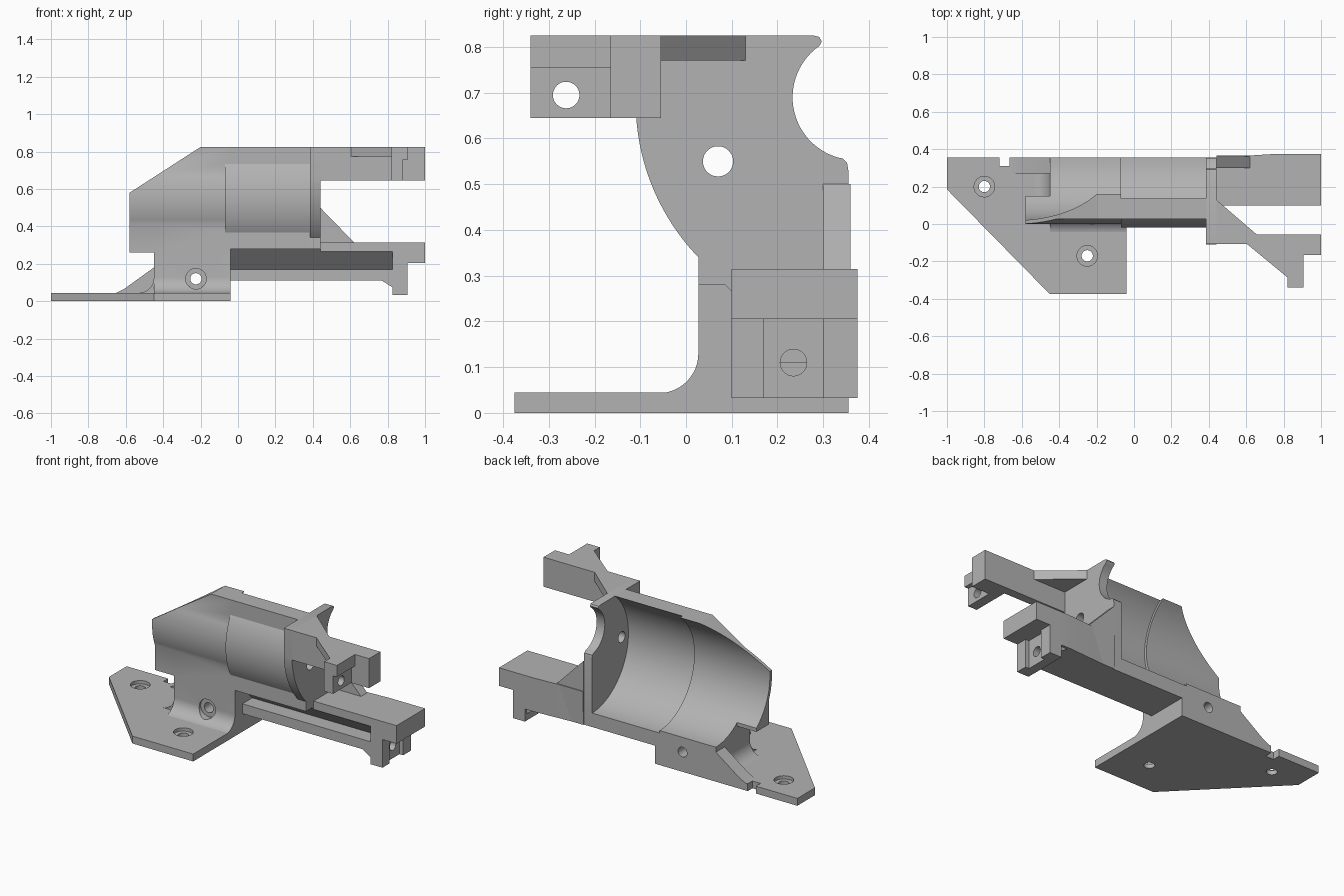
import bpy, bmesh
from math import cos, sin, radians

cube = bpy.data.objects.get("Cube")
if cube:
    bpy.data.objects.remove(cube, do_unlink=True)

grey = bpy.data.materials.new("plain grey")
grey.use_nodes = True
grey.diffuse_color = (0.45, 0.45, 0.45, 1)
grey.node_tree.nodes["Principled BSDF"].inputs["Base Color"].default_value = (0.45, 0.45, 0.45, 1)


def arc(cx, cy, r, a0, a1, n=24):
    """Points along an arc, angles in degrees."""
    steps = [radians(a0 + (a1 - a0) * i / n) for i in range(n + 1)]
    return [(cx + r * cos(a), cy + r * sin(a)) for a in steps]


def prism(pts, axis, lo, hi):
    """Extrude a 2D outline along an axis."""
    place = {"X": lambda p, d: (d, p[0], p[1]),
             "Y": lambda p, d: (p[0], d, p[1]),
             "Z": lambda p, d: (p[0], p[1], d)}[axis]
    bm = bmesh.new()
    a = [bm.verts.new(place(p, lo)) for p in pts]
    b = [bm.verts.new(place(p, hi)) for p in pts]
    bm.faces.new(a)
    bm.faces.new(b[::-1])
    for i in range(len(pts)):
        j = (i + 1) % len(pts)
        bm.faces.new((a[i], b[i], b[j], a[j]))
    bmesh.ops.recalc_face_normals(bm, faces=bm.faces)
    mesh = bpy.data.meshes.new("solid")
    bm.to_mesh(mesh)
    bm.free()
    ob = bpy.data.objects.new("solid", mesh)
    bpy.context.collection.objects.link(ob)
    return ob


def box(x0, x1, y0, y1, z0, z1):
    return prism([(x0, y0), (x1, y0), (x1, y1), (x0, y1)], "Z", z0, z1)


def rod(axis, u, v, r, lo, hi, n=48):
    return prism(arc(u, v, r, 0, 360 - 360 / n, n - 1), axis, lo, hi)


def build(name, solids, cutters=()):
    """Fuse solids, subtract cutters, and finish the part."""
    ob = solids[0]
    ob.name = ob.data.name = name
    bpy.ops.object.select_all(action="DESELECT")
    bpy.context.view_layer.objects.active = ob
    ob.select_set(True)
    jobs = [(s, "UNION") for s in solids[1:]] + [(c, "DIFFERENCE") for c in cutters]
    for tool, op in jobs:
        mod = ob.modifiers.new("cut", "BOOLEAN")
        mod.operation, mod.solver, mod.object = op, "EXACT", tool
        bpy.ops.object.modifier_apply(modifier=mod.name)
        bpy.data.objects.remove(tool, do_unlink=True)
    ob.data.materials.clear()
    ob.data.materials.append(grey)
    bpy.ops.object.shade_smooth_by_angle(angle=radians(25))
    return ob


BACK, WALL = 0.355, 0.027
AXIS = (0.36, 0.55)

# Mounting plate with two counterbored screw holes and an edge notch
outline = [(-1, 0.185), (-0.45, -0.375), (-0.04, -0.375), (-0.04, BACK), (-1, BACK)]
cuts = [box(-0.72, -0.665, 0.31, 0.4, -0.1, 0.1)]
for x, y in [(-0.8, 0.2), (-0.25, -0.17)]:
    cuts += [rod("Z", x, y, 0.03, -0.1, 0.1), rod("Z", x, y, 0.055, 0.025, 0.1)]
build("mounting_plate", [prism(outline, "Z", 0, 0.045)], cuts)

# Cradle: pedestal with front fillet, grooved right section, thin left lip
pedestal = [(-0.06, 0.02)] + arc(-0.06, 0.13, 0.087, -90, 0, 12) + [
    (WALL, 0.825), (BACK, 0.825), (BACK, 0.02)]
grooved = [(WALL, 0.825), (WALL, 0.28), (0.085, 0.28), (0.195, 0.17), (0.1, 0.17),
           (0.1, 0.11), (BACK, 0.11), (BACK, 0.825)]
solids = [prism(pedestal, "X", -0.45, -0.04),
          prism(grooved, "X", -0.04, 0.385),
          box(-0.58, -0.45, WALL, 0.15, 0.26, 0.825),
          prism(arc(*AXIS, 0.36, 135, 225), "X", -0.58, -0.07),
          prism(arc(*AXIS, 0.38, 135, 225), "X", -0.07, 0.385)]
cuts = [rod("X", *AXIS, 0.355, -0.07, 0.5, 96),
        rod("X", *AXIS, 0.34, -0.7, 0.0, 96),
        prism([(-0.58 - 0.2, 0.58 - 0.129), (-0.2, 0.825), (-0.045, 0.925), (-0.78, 0.925)],
              "Y", -0.3, 0.6),
        rod("Y", -0.225, 0.12, 0.03, -0.3, 0.6),
        rod("Y", -0.225, 0.12, 0.055, -0.3, 0.04)]
build("cradle", solids, cuts)

# Small brace between the pedestal and the plate
build("plate_brace", [prism([(-0.45, 0.18), (-0.61, 0.065), (-0.65, 0.045), (-0.45, 0.045)],
                            "Y", 0.27, BACK)])
inner = [(-0.45, 0.045)] + arc(-0.53, 0.125, 0.08, 0, -90, 10)
build("corner_fillet", [prism(inner, "Y", WALL, 0.27)])

# End wall with shaft notch, hooked top and flared front edge
profile = [(WALL, 0.28)] + arc(0.38, 0.68, 0.49, 224, 184) + [
    (-0.108, 0.825), (0.28, 0.825), (0.291, 0.822), (0.297, 0.812)]
profile += arc(0.37, 0.69, 0.137, 125, 253) + [
    (0.343, 0.556), (0.352, 0.547), (BACK, 0.53), (BACK, 0.11), (0.1, 0.11),
    (0.1, 0.17), (0.195, 0.17), (0.085, 0.28)]
build("end_wall", [prism(profile, "X", 0.385, 0.44)],
      [rod("X", 0.07, 0.55, 0.033, 0.2, 0.6)])

# Upper arm with thin webs and a drilled foot
TOP, LOW = 0.825, 0.645
build("upper_arm",
      [box(0.44, 0.85, -0.108, -0.055, LOW, TOP),
       box(0.82, 1, -0.165, -0.055, LOW, TOP),
       box(0.82, 0.88, -0.34, -0.15, LOW, TOP),
       box(0.82, 0.905, -0.34, -0.15, 0.755, TOP)],
      [rod("X", -0.262, 0.695, 0.029, 0.5, 1.2)])
build("upper_rear_web", [prism([(0.44, -0.055), (0.655, -0.055), (0.44, 0.13)], "Z", 0.77, TOP)])
build("upper_front_web", [prism([(0.605, -0.108), (0.82, -0.285), (0.82, -0.108)],
                                "Z", 0.775, TOP)])

# Lower arm with continued groove and a drilled, channelled foot
rail = [(0.1, 0.315), (0.1, 0.265), (0.195, 0.17), (0.1, 0.17), (0.1, 0.11),
        (0.36, 0.11), (0.365, 0.315)]
build("lower_arm",
      [prism(rail, "X", 0.44, 0.825),
       box(0.825, 1, 0.1, 0.375, 0.205, 0.315),
       box(0.825, 0.88, 0.1, 0.375, 0.033, 0.205),
       box(0.825, 0.905, 0.1, 0.17, 0.033, 0.205),
       box(0.825, 0.905, 0.3, 0.375, 0.033, 0.205)],
      [rod("X", 0.235, 0.11, 0.029, 0.8, 1.2)])
build("lower_arm_chamfer", [prism([(0.77, 0.11), (0.825, 0.075), (0.825, 0.11)],
                                  "Y", 0.1, 0.36)])
build("lower_arm_taper", [prism([(0.44, BACK), (0.825, BACK), (0.825, 0.375), (0.76, 0.375)],
                                "Z", 0.11, 0.315)])
build("lower_arm_gusset", [prism([(0.44, 0.5), (0.62, 0.315), (0.44, 0.315)],
                                 "Y", 0.3, 0.36)])
